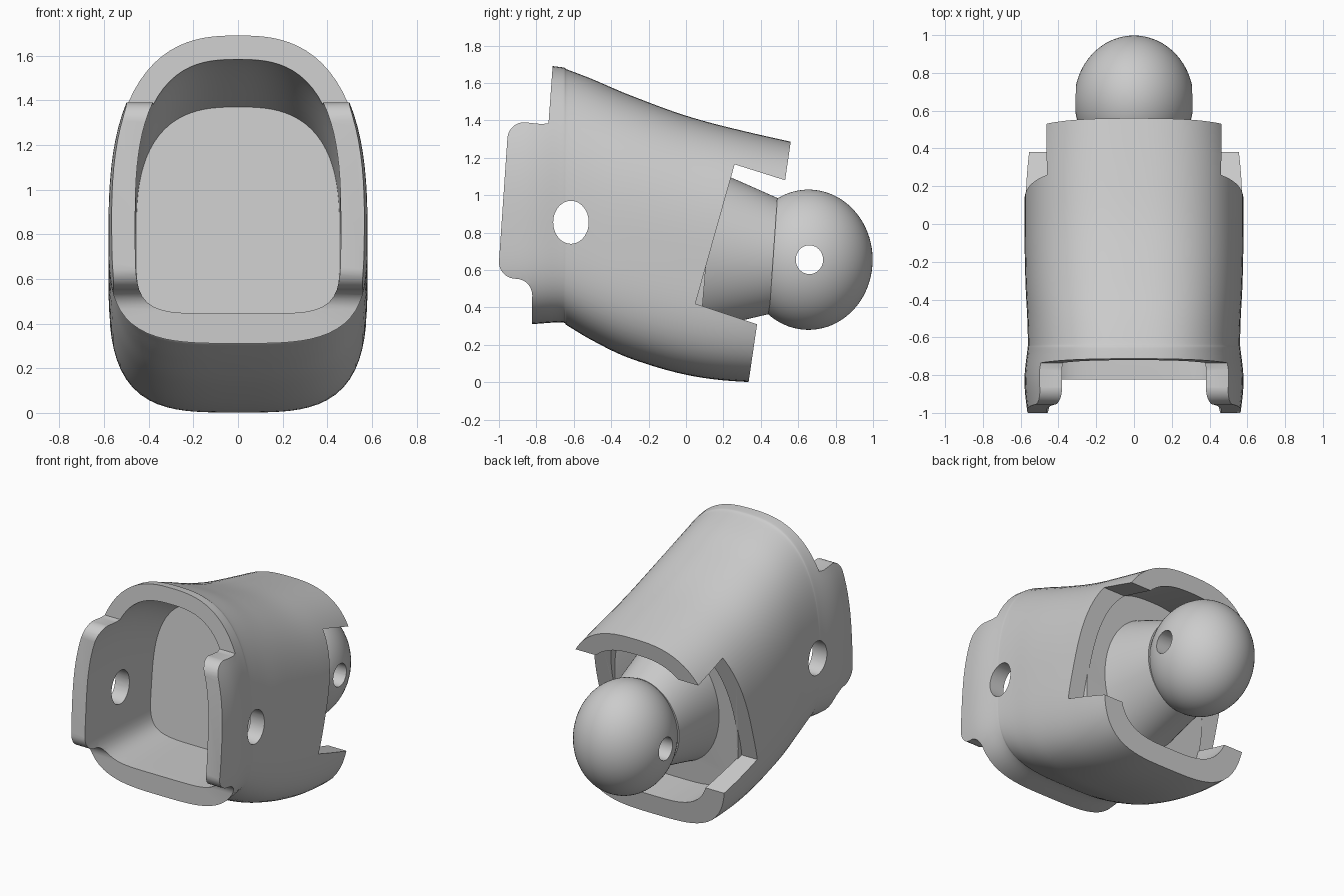
import bpy, bmesh, math

cube = bpy.data.objects.get("Cube")
if cube:
    bpy.data.objects.remove(cube, do_unlink=True)

GREY = (0.6, 0.6, 0.6, 1.0)
grey = bpy.data.materials.new("plain grey")
grey.use_nodes = True
grey.diffuse_color = GREY
grey.node_tree.nodes["Principled BSDF"].inputs["Base Color"].default_value = GREY


def finish(bm, name):
    bmesh.ops.recalc_face_normals(bm, faces=bm.faces)
    mesh = bpy.data.meshes.new(name)
    bm.to_mesh(mesh)
    bm.free()
    mesh.materials.append(grey)
    obj = bpy.data.objects.new(name, mesh)
    bpy.context.collection.objects.link(obj)
    return obj


def smooth_stations(stations, steps=6):
    """Catmull-Rom interpolation through the given stations."""
    out = []
    last = len(stations) - 1
    for i in range(last):
        a, b = stations[max(i - 1, 0)], stations[i]
        c, d = stations[i + 1], stations[min(i + 2, last)]
        for k in range(steps):
            t = k / steps
            out.append([0.5 * (2 * q + (r - p) * t + (2 * p - 5 * q + 4 * r - s) * t * t
                               + (3 * q - p - 3 * r + s) * t ** 3)
                        for p, q, r, s in zip(a, b, c, d)])
    out.append(stations[-1])
    return out


def loft(name, stations, top_power, bottom_power, lean=0.0, sides=96):
    """Stations are (y, half width, bottom z, middle z, top z)."""
    bm = bmesh.new()
    rings = []
    for y, half, low, mid, high in smooth_stations(stations):
        ring = []
        for i in range(sides):
            a = 2 * math.pi * i / sides
            c, s = math.cos(a), math.sin(a)
            n = top_power if s >= 0 else bottom_power
            r = (abs(c) ** n + abs(s) ** n) ** (-1 / n)
            dz = r * s * ((high - mid) if s >= 0 else (mid - low))
            ring.append(bm.verts.new((half * r * c, y + lean * dz, mid + dz)))
        rings.append(ring)
    for a, b in zip(rings, rings[1:]):
        for i in range(sides):
            j = (i + 1) % sides
            bm.faces.new((a[i], a[j], b[j], b[i]))
    bm.faces.new(rings[0])
    bm.faces.new(rings[-1])
    return finish(bm, name)


def side_prism(name, points, half=1.0):
    """Extrude a (y, z) outline across x."""
    bm = bmesh.new()
    face = bm.faces.new([bm.verts.new((-half, y, z)) for y, z in points])
    new = bmesh.ops.extrude_face_region(bm, geom=[face])["geom"]
    verts = [g for g in new if isinstance(g, bmesh.types.BMVert)]
    bmesh.ops.translate(bm, verts=verts, vec=(2 * half, 0, 0))
    return finish(bm, name)


def ellipse(y, z, ry, rz, count=48):
    return [(y + ry * math.cos(2 * math.pi * i / count),
             z + rz * math.sin(2 * math.pi * i / count)) for i in range(count)]


def arc(y, z, r, start, end, count=8):
    angles = [math.radians(start + (end - start) * i / count) for i in range(count + 1)]
    return [(y + r * math.cos(a), z + r * math.sin(a)) for a in angles]


def combine(obj, other, operation="DIFFERENCE"):
    other.hide_render = True
    mod = obj.modifiers.new("combine", "BOOLEAN")
    mod.operation = operation
    mod.solver = "EXACT"
    mod.object = other
    bpy.context.view_layer.objects.active = obj
    bpy.ops.object.modifier_apply(modifier=mod.name)
    bpy.data.objects.remove(other, do_unlink=True)


def shade(obj):
    bpy.ops.object.select_all(action="DESELECT")
    obj.select_set(True)
    bpy.context.view_layer.objects.active = obj
    bpy.ops.object.shade_smooth_by_angle(angle=math.radians(32))


# Outer shell
shell = loft("shell", [
    (-1.1, 0.55, 0.31, 0.80, 1.70),
    (-0.85, 0.58, 0.31, 0.80, 1.70),
    (-0.67, 0.565, 0.32, 0.80, 1.685),
    (-0.63, 0.562, 0.30, 0.80, 1.67),
    (-0.5, 0.565, 0.223, 0.78, 1.62),
    (-0.3, 0.575, 0.128, 0.74, 1.535),
    (0.0, 0.58, 0.04, 0.67, 1.425),
    (0.3, 0.575, 0.003, 0.62, 1.345),
    (0.7, 0.54, 0.0, 0.59, 1.255)], 2.65, 3.5)

# Side outline: front tabs, rear lips and the rear side notch
outline = [(-0.705, 1.8), (0.635, 1.8), (0.53, 1.08), (0.26, 1.165),
           (0.05, 0.42), (0.38, 0.31), (0.32, -0.1), (-0.825, -0.1)]
outline += arc(-0.91, 0.465, 0.088, 0, 90)
outline += arc(-0.91, 0.643, 0.09, 270, 180)
outline += arc(-0.865, 1.3, 0.09, 175, 90)
outline += [(-0.77, 1.38), (-0.735, 1.385)]
combine(shell, side_prism("outline", outline), "INTERSECT")

# Front and rear hollows
combine(shell, loft("front_hollow", [
    (-1.2, 0.46, 0.45, 0.85, 1.60),
    (-0.75, 0.46, 0.445, 0.85, 1.575),
    (-0.28, 0.455, 0.435, 0.80, 1.37)], 2.75, 5.5, lean=0.1))
combine(shell, loft("rear_hollow", [
    (0.05, 0.46, 0.15, 0.65, 1.29),
    (0.85, 0.43, 0.12, 0.60, 1.08)], 2.65, 3.4, lean=0.085))

# Thick web between the hollows, showing slightly past the side notch
combine(shell, loft("web", [
    (-0.1, 0.475, 0.14, 0.65, 1.32),
    (0.109, 0.465, 0.14, 0.65, 1.29)], 2.65, 3.4, lean=0.085), "UNION")

# Pin hole through both tabs
combine(shell, side_prism("tab_hole", ellipse(-0.615, 0.855, 0.095, 0.115)))
shade(shell)

# Tapered neck
neck = loft("neck", [
    (0.02, 0.345, 0.25, 0.715, 1.17),
    (0.2, 0.315, 0.30, 0.70, 1.10),
    (0.467, 0.275, 0.365, 0.675, 0.985)], 2.0, 2.0, lean=0.07)
shade(neck)

# Ball end with a cross hole
bm = bmesh.new()
bmesh.ops.create_uvsphere(bm, u_segments=64, v_segments=40, radius=1)
bmesh.ops.scale(bm, verts=bm.verts, vec=(0.316, 0.343, 0.375))
bmesh.ops.translate(bm, verts=bm.verts, vec=(0, 0.655, 0.655))
ball = finish(bm, "ball")
combine(ball, side_prism("ball_hole", ellipse(0.66, 0.655, 0.073, 0.077)))
shade(ball)
